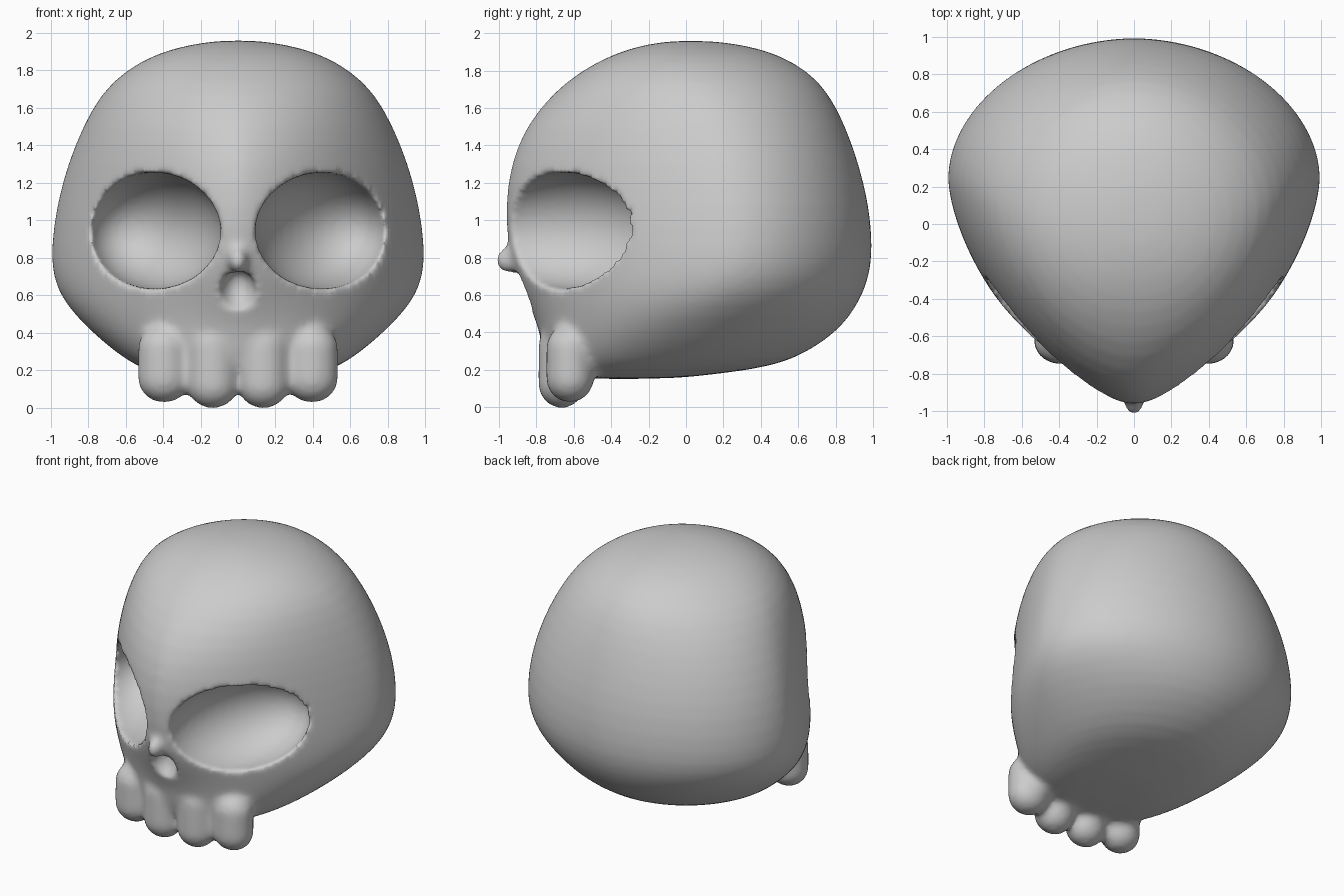
import bpy, bmesh, math
from mathutils import Matrix, Vector

if "Cube" in bpy.data.objects:
    bpy.data.objects.remove(bpy.data.objects["Cube"])


def to_object(bm, name):
    bmesh.ops.recalc_face_normals(bm, faces=bm.faces[:])
    mesh = bpy.data.meshes.new(name)
    bm.to_mesh(mesh)
    bm.free()
    ob = bpy.data.objects.new(name, mesh)
    bpy.context.collection.objects.link(ob)
    return ob


def ball(name, centre, a, b, c, stretch=0.0):
    """Ellipsoid with free axis vectors; stretch lifts the upper half."""
    m = Matrix((a, b, c)).transposed().to_4x4()
    m.translation = Vector(centre)
    bm = bmesh.new()
    bmesh.ops.create_uvsphere(bm, u_segments=40, v_segments=24, radius=1, matrix=m)
    for v in bm.verts:
        if v.co.z > centre[2] + 1e-4:
            v.co.z += stretch
    return to_object(bm, name)


def bake(ob):
    for o in bpy.context.selected_objects:
        o.select_set(False)
    bpy.context.view_layer.objects.active = ob
    ob.select_set(True)
    for m in list(ob.modifiers):
        bpy.ops.object.modifier_apply(modifier=m.name)


def fuse(ob, size, rounds):
    r = ob.modifiers.new("fuse", 'REMESH')
    r.mode = 'VOXEL'
    r.voxel_size = size
    s = ob.modifiers.new("soften", 'SMOOTH')
    s.factor = 0.5
    s.iterations = rounds


def spow(v, p):
    return math.copysign(abs(v) ** p, v)


# Cranium: height, half width, y of widest point, front y, back y, front exponent
LEVELS = [
    (0.15, 0.30, -0.30, -0.62, -0.08, 2.2),
    (0.18, 0.43, -0.22, -0.69, 0.18, 2.2),
    (0.22, 0.54, -0.10, -0.74, 0.48, 2.3),
    (0.30, 0.66, 0.00, -0.77, 0.66, 2.2),
    (0.42, 0.80, 0.08, -0.785, 0.83, 2.0),
    (0.56, 0.93, 0.17, -0.845, 0.925, 1.75),
    (0.69, 0.99, 0.23, -0.91, 0.98, 1.62),
    (0.85, 1.00, 0.25, -0.955, 1.00, 1.56),
    (1.08, 0.97, 0.25, -0.97, 0.98, 1.56),
    (1.30, 0.91, 0.22, -0.94, 0.925, 1.62),
    (1.50, 0.83, 0.17, -0.86, 0.855, 1.7),
    (1.68, 0.73, 0.10, -0.715, 0.765, 1.8),
    (1.80, 0.60, 0.05, -0.56, 0.65, 1.9),
    (1.89, 0.44, 0.03, -0.39, 0.49, 2.0),
    (1.94, 0.25, 0.02, -0.22, 0.30, 2.0),
    (1.96, 0.09, 0.02, -0.07, 0.12, 2.0),
]
N = 64
bm = bmesh.new()
rings = []
for z, w, y0, yf, yb, n in LEVELS:
    ring = []
    for i in range(N):
        t = 2 * math.pi * i / N
        c, s = math.cos(t), math.sin(t)
        p = 2 / (n if s < 0 else 1.92)
        length = (y0 - yf) if s < 0 else (yb - y0)
        ring.append(bm.verts.new((w * spow(c, p), y0 + length * spow(s, p), z)))
    rings.append(ring)
for lo, hi in zip(rings, rings[1:]):
    for i in range(N):
        j = (i + 1) % N
        bm.faces.new((lo[i], lo[j], hi[j], hi[i]))
bm.faces.new(rings[0][::-1])
bm.faces.new(rings[-1])
skull = to_object(bm, "skull")
sub = skull.modifiers.new("round", 'SUBSURF')
sub.levels = sub.render_levels = 1
bake(skull)

# Nose tip and upper teeth, merged into the skull
parts = [ball("nose_tip", (0, -0.95, 0.785), (0.05, 0, 0), (0, 0.07, 0), (0, 0, 0.07))]
for side in (-1, 1):
    parts.append(ball("inner_tooth", (side * 0.135, -0.665, 0.125),
                      (0.138, 0, 0), (0, 0.125, 0), (0, 0, 0.13), 0.20))
    parts.append(ball("outer_tooth", (side * 0.395, -0.62, 0.155),
                      (0.14, 0, 0), (0, 0.128, 0), (0, 0, 0.13), 0.16))
for o in bpy.context.selected_objects:
    o.select_set(False)
for o in parts + [skull]:
    o.select_set(True)
bpy.context.view_layer.objects.active = skull
bpy.ops.object.join()
fuse(skull, 0.022, 2)
bake(skull)

# Eye sockets and nose opening are carved out
cutters = [ball("nose_cutter", (0, -0.90, 0.60), (0.10, 0, 0), (0, 0.13, 0), (0, 0.05, 0.14))]
for side in (-1, 1):
    cutters.append(ball("eye_cutter", (side * 0.445, -0.635, 0.945),
                        (side * 0.345, 0.315, 0), (side * -0.10, 0.40, 0), (0, 0, 0.31)))
for c in cutters:
    c.hide_render = True
    b = skull.modifiers.new("carve", 'BOOLEAN')
    b.operation = 'DIFFERENCE'
    b.solver = 'EXACT'
    b.object = c
bake(skull)
for c in cutters:
    bpy.data.objects.remove(c, do_unlink=True)

# Soft rims and smooth shading
fuse(skull, 0.02, 5)
bake(skull)
for p in skull.data.polygons:
    p.use_smooth = True
